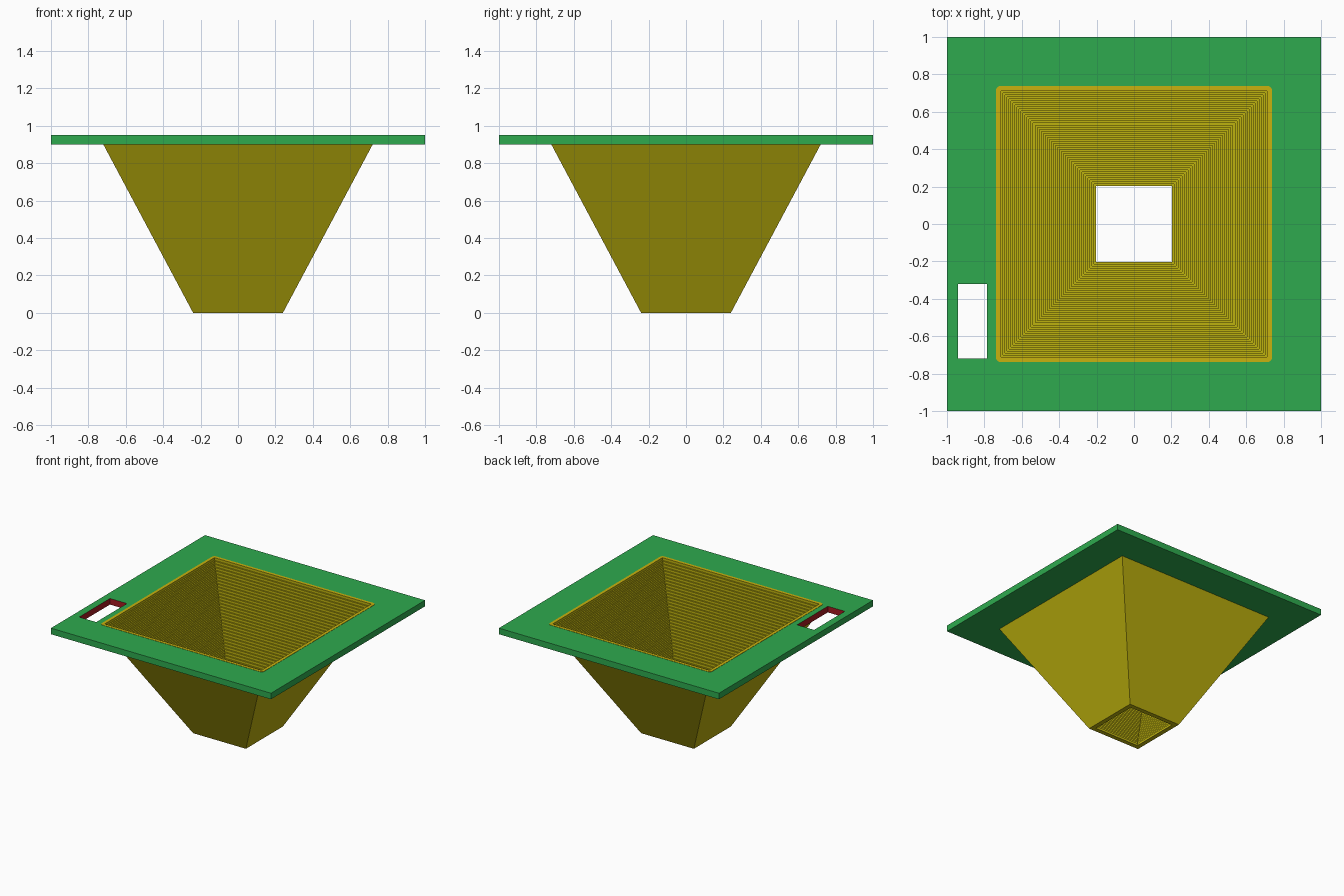
import bpy, bmesh, math

if "Cube" in bpy.data.objects:
    bpy.data.objects.remove(bpy.data.objects["Cube"])


def material(name, rgb):
    lin = [((c / 255 + 0.055) / 1.055) ** 2.4 for c in rgb]
    m = bpy.data.materials.new(name)
    m.diffuse_color = (*lin, 1)
    m.use_nodes = True
    m.node_tree.nodes["Principled BSDF"].inputs["Base Color"].default_value = m.diffuse_color
    return m


green = material("plate green", (46, 170, 78))
yellow = material("funnel yellow", (190, 178, 14))
gold = material("rim gold", (200, 178, 14))
red = material("slot red", (165, 26, 32))


def finish(bm, name, *mats):
    bmesh.ops.remove_doubles(bm, verts=bm.verts, dist=1e-5)
    bmesh.ops.recalc_face_normals(bm, faces=bm.faces)
    me = bpy.data.meshes.new(name)
    bm.to_mesh(me)
    bm.free()
    for m in mats:
        me.materials.append(m)
    ob = bpy.data.objects.new(name, me)
    bpy.context.collection.objects.link(ob)
    return ob


def skin_rings(bm, rings):
    """Join a closed cycle of equal-length vertex rings with quads."""
    loops = [[bm.verts.new(p) for p in r] for r in rings]
    for a, b in zip(loops, loops[1:] + loops[:1]):
        n = len(a)
        for i in range(n):
            j = (i + 1) % n
            bm.faces.new((a[i], a[j], b[j], b[i]))


def square(h, z):
    return [(-h, -h, z), (h, -h, z), (h, h, z), (-h, h, z)]


def rounded(h, r, z, seg=5):
    pts = []
    for k, (sx, sy) in enumerate([(1, 1), (-1, 1), (-1, -1), (1, -1)]):
        for i in range(seg):
            a = math.pi / 2 * (k + i / (seg - 1))
            pts.append((sx * (h - r) + r * math.cos(a),
                        sy * (h - r) + r * math.sin(a), z))
    return pts


TOP, UNDER = 0.95, 0.90

# Square funnel: plain sloped outside, finely stepped inside
STEPS = 48
rings = [square(0.24, 0), square(0.72, UNDER), square(0.72, TOP)]
for i in reversed(range(STEPS)):
    h = 0.203 + 0.509 * i / (STEPS - 1)
    rings += [square(h, TOP * (i + 1) / STEPS), square(h, TOP * i / STEPS)]
bm = bmesh.new()
skin_rings(bm, rings)
finish(bm, "funnel", yellow)

# Thin rounded rim around the funnel mouth
bm = bmesh.new()
skin_rings(bm, [rounded(0.738, 0.025, TOP), rounded(0.738, 0.025, TOP + 0.002),
                rounded(0.712, 0.002, TOP + 0.002), rounded(0.712, 0.002, TOP)])
finish(bm, "funnel_rim", gold)

# Flat plate with a square opening and a side slot, made of kept grid cells
xs = [-1, -0.94, -0.785, -0.72, 0.72, 1]
ys = [-1, -0.72, -0.32, 0.72, 1]


def kept(i, j):
    if not (0 <= i < len(xs) - 1 and 0 <= j < len(ys) - 1):
        return False
    slot = i == 1 and j == 1
    opening = i == 3 and j in (1, 2)
    return not (slot or opening)


bm = bmesh.new()


def face(pts, mat=0):
    bm.faces.new([bm.verts.new(p) for p in pts]).material_index = mat


for i in range(len(xs) - 1):
    for j in range(len(ys) - 1):
        if not kept(i, j):
            continue
        c = [(xs[i], ys[j]), (xs[i + 1], ys[j]),
             (xs[i + 1], ys[j + 1]), (xs[i], ys[j + 1])]
        for z in (TOP, UNDER):
            face([(x, y, z) for x, y in c])
        # side walls only where the neighbouring cell is empty
        for k, (di, dj) in enumerate([(0, -1), (1, 0), (0, 1), (-1, 0)]):
            if not kept(i + di, j + dj):
                a, b = c[k], c[(k + 1) % 4]
                in_slot = (i + di, j + dj) == (1, 1)
                face([(*a, UNDER), (*b, UNDER), (*b, TOP), (*a, TOP)],
                     1 if in_slot else 0)
finish(bm, "top_plate", green, red)
